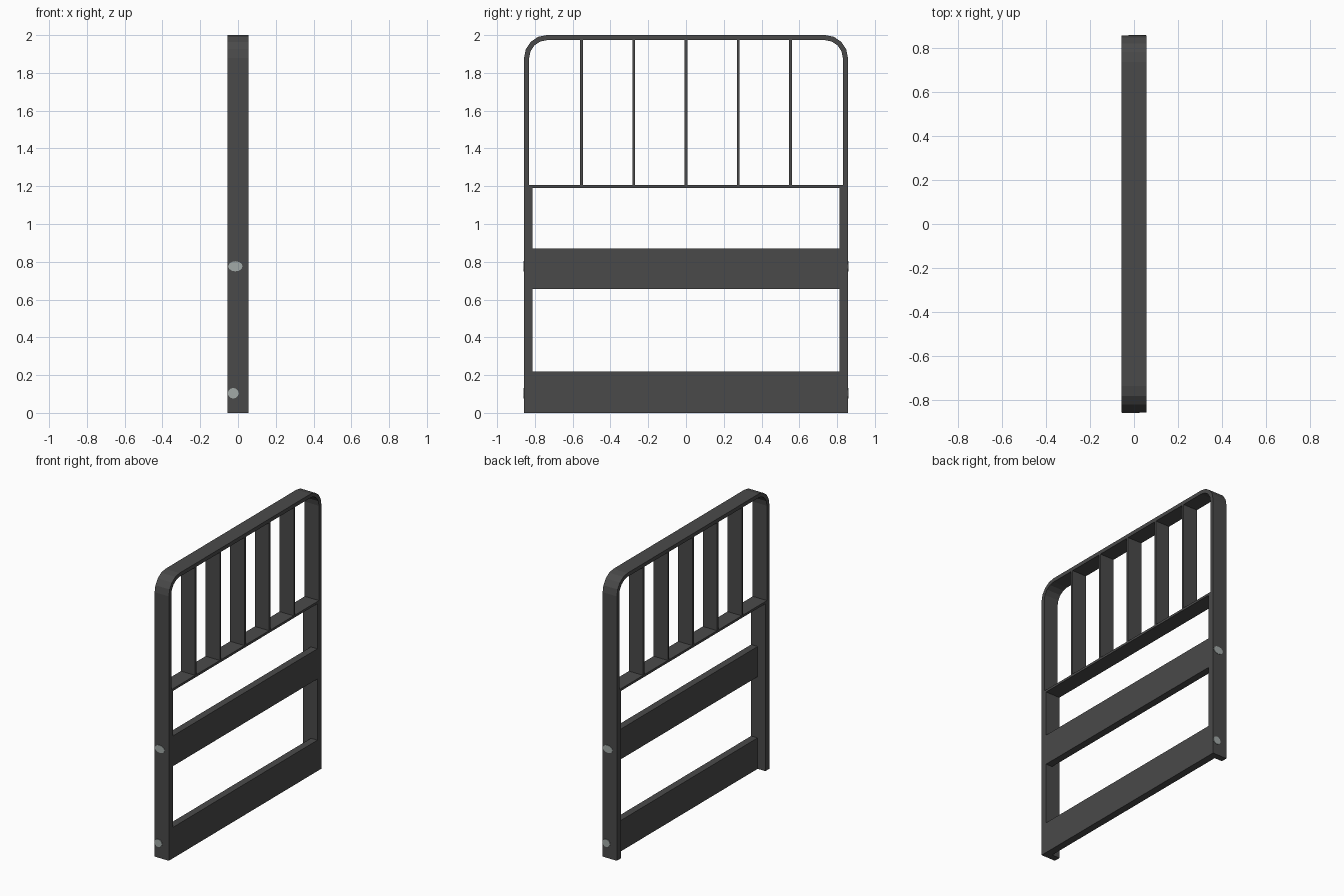
import bpy, bmesh, math

if "Cube" in bpy.data.objects:
    bpy.data.objects.remove(bpy.data.objects["Cube"])

def material(name, r, g, b):
    m = bpy.data.materials.new(name)
    m.diffuse_color = (r, g, b, 1)
    m.use_nodes = True
    m.node_tree.nodes["Principled BSDF"].inputs["Base Color"].default_value = m.diffuse_color
    return m

METAL = material("dark grey metal", 0.068, 0.068, 0.068)
STEEL = material("light steel", 0.36, 0.40, 0.39)

HX, HY, TOP = 0.056, 0.857, 2.0   # half depth, half width, height
T, R, SEG = 0.027, 0.12, 4        # hoop thickness, outer corner radius, corner facets

def finish(name, bm, mat):
    bmesh.ops.recalc_face_normals(bm, faces=bm.faces)
    me = bpy.data.meshes.new(name)
    bm.to_mesh(me)
    bm.free()
    me.materials.append(mat)
    ob = bpy.data.objects.new(name, me)
    bpy.context.collection.objects.link(ob)
    return ob

def box(name, x0, x1, y0, y1, z0, z1, mat=METAL):
    bm = bmesh.new()
    bmesh.ops.create_cube(bm, size=1)
    for v in bm.verts:
        v.co.x = x1 if v.co.x > 0 else x0
        v.co.y = y1 if v.co.y > 0 else y0
        v.co.z = z1 if v.co.z > 0 else z0
    return finish(name, bm, mat)

def arch(inset):
    """Outline of the hoop in (y, z), moved inwards by inset."""
    r = R - inset
    pts = [(-HY + inset, 0)]
    for cy, start in ((-(HY - R), 180), (HY - R, 90)):
        for i in range(SEG + 1):
            a = math.radians(start - 90 * i / SEG)
            pts.append((cy + r * math.cos(a), TOP - R + r * math.sin(a)))
    pts.append((HY - inset, 0))
    return pts

# Bent flat-bar hoop
bm = bmesh.new()
rings = [[bm.verts.new((x, *o)), bm.verts.new((x, *i))]
         for x in (-HX, HX) for o, i in zip(arch(0), arch(T))]
n = len(rings) // 2
sections = [(rings[k][0], rings[k][1], rings[k + n][1], rings[k + n][0]) for k in range(n)]
for a, b in zip(sections, sections[1:]):
    for k in range(4):
        j = (k + 1) % 4
        bm.faces.new((a[k], a[j], b[j], b[k]))
bm.faces.new(sections[0])
bm.faces.new(sections[-1])
finish("hoop_frame", bm, METAL)

# Thicker lower posts
IN = HY - T
for side, s in (("left", -1), ("right", 1)):
    y0, y1 = sorted((s * 0.812, s * IN))
    box("post_liner_" + side, -HX, HX, y0, y1, 0, 1.19)

# Shelf rail under the slats
box("shelf_rail", -HX, HX, -IN, IN, 1.19, 1.206)

# Upright slats
for i in range(5):
    y = (i - 2) * 0.277
    box(f"slat_{i + 1}", -HX, HX, y - 0.0075, y + 0.0075, 1.206, TOP - T)

# Cross boards, flush with one face of the posts
box("lower_board", 0.005, HX, -0.812, 0.812, 0, 0.22)
box("middle_board", 0.005, HX, -0.812, 0.812, 0.655, 0.87)

# Low bolt heads on both ends, turned half way round from one another
for end, s in (("front", -1), ("back", 1)):
    for label, cx, z, rx, rz in (("upper", 0.014, 0.776, 0.038, 0.027),
                                 ("lower", 0.025, 0.104, 0.029, 0.028)):
        bm = bmesh.new()
        bmesh.ops.create_cone(bm, cap_ends=True, segments=12, radius1=1, radius2=1, depth=0.006)
        for v in bm.verts:
            x, y, d = v.co
            v.co = (s * cx + rx * x, s * HY + d, z + rz * y)
        finish(f"{end}_{label}_bolt", bm, STEEL)
